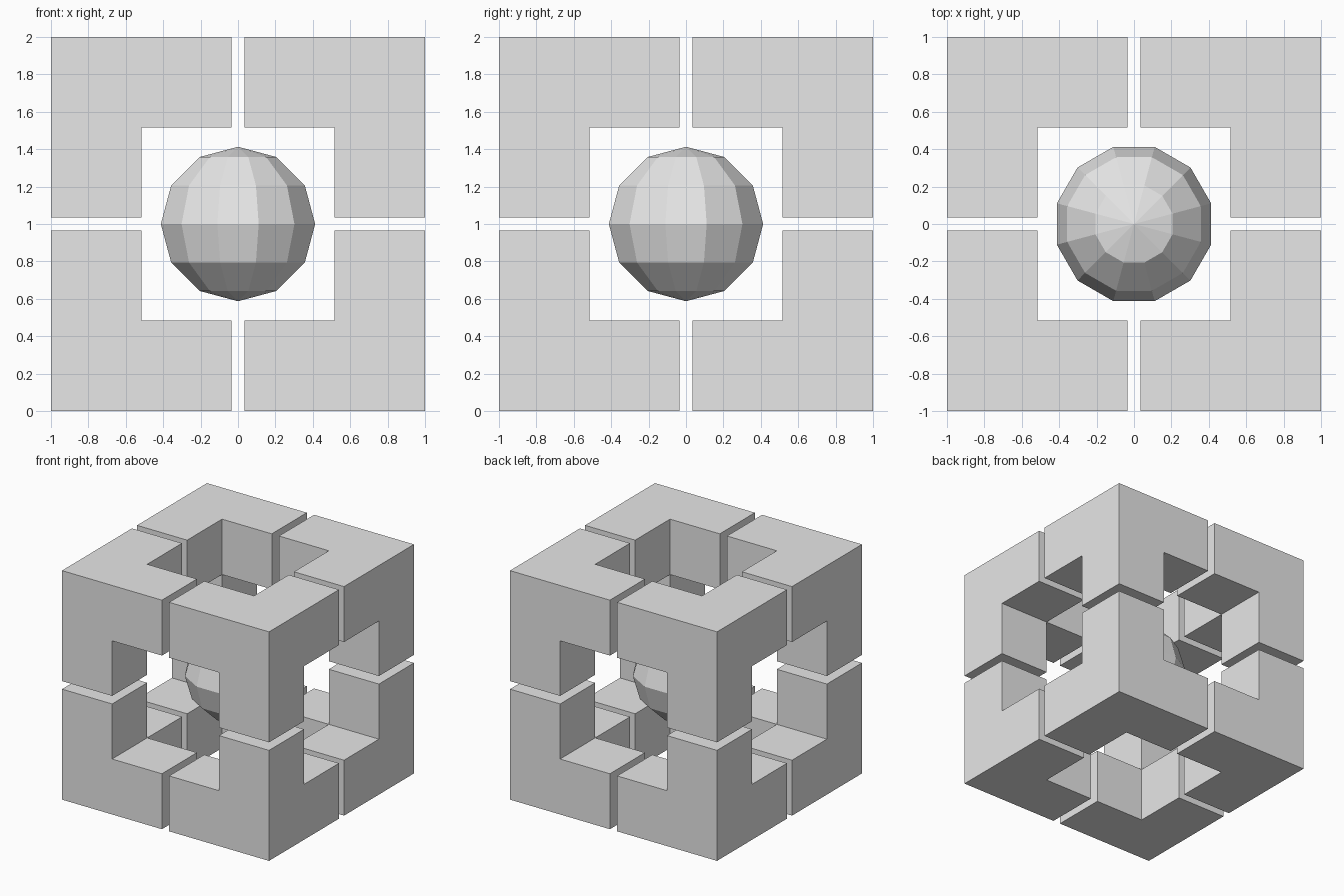
import bpy, bmesh, math
from itertools import product
from mathutils import Matrix, Vector

if "Cube" in bpy.data.objects:
    bpy.data.objects.remove(bpy.data.objects["Cube"])

grey = bpy.data.materials.new("plain grey")
grey.diffuse_color = (0.8, 0.8, 0.8, 1)
grey.use_nodes = True
grey.node_tree.nodes["Principled BSDF"].inputs["Base Color"].default_value = grey.diffuse_color

CENTRE = Vector((0, 0, 1))
STEPS = (0.035, 0.516, 1.0)   # gap edge, inner corner, outer face


def finish(bm, name):
    bmesh.ops.recalc_face_normals(bm, faces=bm.faces[:])
    mesh = bpy.data.meshes.new(name)
    bm.to_mesh(mesh)
    bm.free()
    mesh.materials.append(grey)
    obj = bpy.data.objects.new(name, mesh)
    obj.location = CENTRE
    bpy.context.collection.objects.link(obj)


def filled(cell):
    """Corner cell plus three arms: at most one coordinate is on the inner side."""
    return all(c in (0, 1) for c in cell) and sum(cell) >= 2


def corner_block(signs, name):
    bm = bmesh.new()
    for cell in product((0, 1), repeat=3):
        if not filled(cell):
            continue
        for axis, side in product(range(3), (0, 1)):
            beside = list(cell)
            beside[axis] += 2 * side - 1
            if filled(beside):
                continue
            # exposed side of this cell
            u, v = (axis + 1) % 3, (axis + 2) % 3
            corners = []
            for du, dv in ((0, 0), (1, 0), (1, 1), (0, 1)):
                p = [0, 0, 0]
                p[axis] = STEPS[cell[axis] + side]
                p[u] = STEPS[cell[u] + du]
                p[v] = STEPS[cell[v] + dv]
                corners.append(bm.verts.new([a * s for a, s in zip(p, signs)]))
            bm.faces.new(corners)
    bmesh.ops.remove_doubles(bm, verts=bm.verts[:], dist=0.0001)
    bmesh.ops.recalc_face_normals(bm, faces=bm.faces[:])
    bmesh.ops.dissolve_limit(bm, angle_limit=0.01, verts=bm.verts[:], edges=bm.edges[:])
    finish(bm, name)


# Eight three-armed corner blocks
for sx, sy, sz in product((-1, 1), repeat=3):
    name = "corner_block_%s_%s_%s" % ("bottom" if sz < 0 else "top",
                                      "front" if sy < 0 else "back",
                                      "left" if sx < 0 else "right")
    corner_block((sx, sy, sz), name)

# Faceted ball floating in the middle
bm = bmesh.new()
bmesh.ops.create_uvsphere(bm, u_segments=12, v_segments=6, radius=1,
                          matrix=Matrix.Diagonal((0.427, 0.427, 0.413, 1))
                          @ Matrix.Rotation(math.radians(15), 4, 'Z'))
finish(bm, "core_ball")
